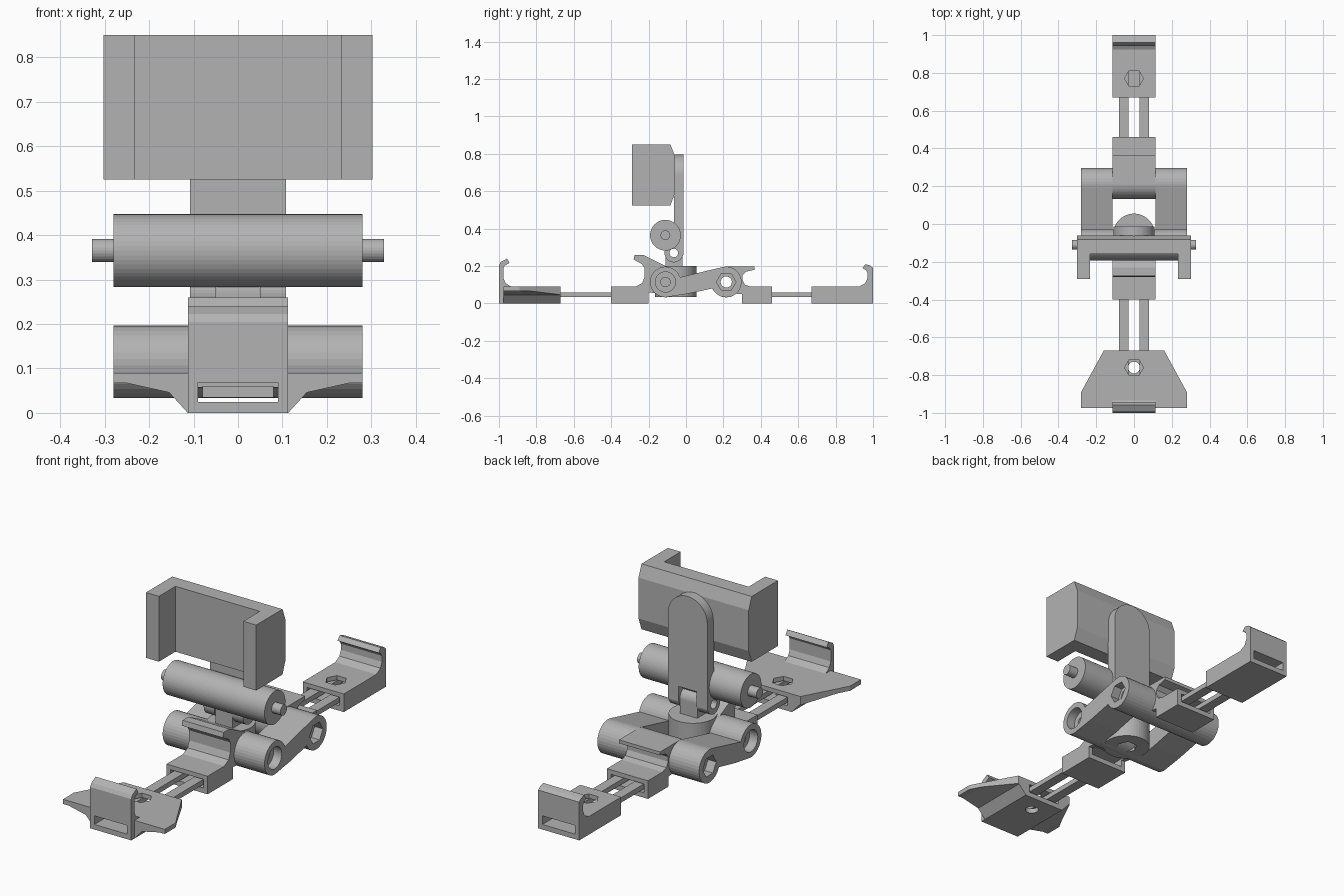
import bpy, bmesh, math
from mathutils import Vector

if "Cube" in bpy.data.objects:
    bpy.data.objects.remove(bpy.data.objects["Cube"])

grey = bpy.data.materials.new("plain grey")
grey.diffuse_color = (0.45, 0.45, 0.45, 1)
grey.use_nodes = True
grey.node_tree.nodes["Principled BSDF"].inputs["Base Color"].default_value = grey.diffuse_color


def prism(name, pts, axis, a, b):
    """Extrude a 2D outline along an axis from a to b."""
    place = {'x': lambda p, t: (t, p[0], p[1]),
             'y': lambda p, t: (p[0], t, p[1]),
             'z': lambda p, t: (p[0], p[1], t)}[axis]
    bm = bmesh.new()
    face = bm.faces.new([bm.verts.new(place(p, a)) for p in pts])
    new = bmesh.ops.extrude_face_region(bm, geom=[face])["geom"]
    shift = Vector(place((0, 0), b - a))
    bmesh.ops.translate(bm, vec=shift, verts=[v for v in new if isinstance(v, bmesh.types.BMVert)])
    bmesh.ops.recalc_face_normals(bm, faces=bm.faces[:])
    me = bpy.data.meshes.new(name)
    bm.to_mesh(me)
    bm.free()
    me.materials.append(grey)
    ob = bpy.data.objects.new(name, me)
    bpy.context.collection.objects.link(ob)
    return ob


def arc(c, r, a0, a1, n=24):
    angles = [math.radians(a0 + (a1 - a0) * i / n) for i in range(n + 1)]
    return [(c[0] + r * math.cos(t), c[1] + r * math.sin(t)) for t in angles]


def disc(name, c, r, axis, a, b, n=48):
    return prism(name, arc(c, r, 0, 360, n)[:-1], axis, a, b)


def box(name, x0, x1, y0, y1, z0, z1):
    return prism(name, [(x0, y0), (x1, y0), (x1, y1), (x0, y1)], 'z', z0, z1)


def combine(ob, other, op='DIFFERENCE'):
    """Apply a boolean and remove the tool object."""
    mod = ob.modifiers.new("bool", 'BOOLEAN')
    mod.operation, mod.solver, mod.object = op, 'EXACT', other
    bpy.context.view_layer.update()
    ev = ob.evaluated_get(bpy.context.evaluated_depsgraph_get())
    me = bpy.data.meshes.new_from_object(ev)
    ob.modifiers.clear()
    ob.data = me
    bpy.data.objects.remove(other)


def slot(ob, y0, y1):
    combine(ob, box("cut", -0.09, 0.09, y0, y1, 0.025, 0.068))


W = 0.113                                  # half width of the clamp parts
FRONT, BACK, R = (-0.11, 0.115), (0.215, 0.115), 0.082

# Front jaw: winged cross-section trimmed to its plan, plus the hooked body
half = [(W, 0), (0.155, 0.046), (0.25, 0.067), (0.28, 0.067), (0.28, 0.09)]
section = half + [(-x, z) for x, z in reversed(half)]
front_jaw = prism("front_jaw", section, 'y', -0.975, -0.67)
plan = [(0.16, -0.66), (0.16, -0.67), (0.28, -0.89), (0.28, -0.99)]
combine(front_jaw, prism("cut", plan + [(-x, y) for x, y in reversed(plan)], 'z', -0.1, 0.2),
        'INTERSECT')
hook = [(-0.70, 0), (-1, 0), (-1, 0.205), (-0.99, 0.222), (-0.957, 0.24), (-0.943, 0.217),
        (-0.968, 0.203), (-0.976, 0.19), (-0.976, 0.135), (-0.965, 0.108), (-0.935, 0.09), (-0.70, 0.09)]
combine(front_jaw, prism("cut", hook, 'x', -W, W), 'UNION')
slot(front_jaw, -1.1, -0.6)
combine(front_jaw, disc("cut", (0, -0.76), 0.05, 'z', 0.05, 0.2, 6))
combine(front_jaw, disc("cut", (0, -0.76), 0.031, 'z', -0.1, 0.2, 32))

# Back jaw
hook = [(0.67, 0), (1, 0), (1, 0.19), (0.985, 0.203), (0.96, 0.21), (0.943, 0.19), (0.962, 0.178),
        (0.97, 0.165), (0.97, 0.135), (0.958, 0.108), (0.925, 0.09), (0.67, 0.09)]
back_jaw = prism("back_jaw", hook, 'x', -W, W)
slot(back_jaw, 0.6, 1.1)
combine(back_jaw, disc("cut", (0, 0.77), 0.05, 'z', 0.05, 0.2, 6))

# Inner clamps with hinge knuckles
pts = [(-0.40, 0), (-0.2, 0), (-0.2, 0.06)] + arc(FRONT, R, 227, 445, 32)
pts += [(-0.23, 0.26), (-0.275, 0.26), (-0.28, 0.235), (-0.235, 0.21), (-0.222, 0.19),
        (-0.222, 0.14), (-0.235, 0.108), (-0.27, 0.09), (-0.40, 0.09)]
front_clamp = prism("front_clamp", pts, 'x', -W, W)
slot(front_clamp, -0.5, -0.18)

pts = [(0.46, 0), (0.30, 0), (0.30, 0.05)] + arc(BACK, R, 310, 90, 32)
pts += [(0.365, 0.197), (0.365, 0.18), (0.32, 0.17), (0.302, 0.15), (0.302, 0.125),
        (0.315, 0.1), (0.345, 0.09), (0.46, 0.09)]
back_clamp = prism("back_clamp", pts, 'x', -W, W)
slot(back_clamp, 0.28, 0.5)
combine(back_clamp, disc("cut", BACK, 0.03, 'x', -0.2, 0.2, 32))

# Slotted sliding rails
for name, y0, y1 in (("front_rail", -0.93, -0.25), ("back_rail", 0.33, 0.93)):
    rail = box(name, -0.08, 0.08, y0, y1, 0.035, 0.06)
    combine(rail, box("cut", -0.03, 0.03, y0 + 0.05, y1 - 0.05, 0, 0.1))

# Side arms linking the two hinges
outline = arc(FRONT, R, 18, 270) + [(0.01, 0.052)] + arc(BACK, R, 205, 465)
for side, s in (("left", -1), ("right", 1)):
    arm = prism(side + "_arm", outline, 'x', s * W, s * 0.28)
    combine(arm, disc("cut", FRONT, 0.054, 'x', s * 0.235, s * 0.3, 32))
    combine(arm, disc("cut", FRONT, 0.025, 'x', s * 0.1, s * 0.3, 32))
    combine(arm, disc("cut", BACK, 0.052, 'x', s * 0.235, s * 0.3, 6))
    combine(arm, disc("cut", BACK, 0.03, 'x', s * 0.1, s * 0.3, 32))

# Swivel base with hinge tab
base = disc("swivel_base", (0, -0.055), 0.11, 'z', 0.035, 0.2)
combine(base, disc("cut", (0, -0.055), 0.05, 'z', 0, 0.08, 6))
PIVOT = (-0.065, 0.27)
tab = prism("hinge_tab", [(-0.11, 0.19), (-0.02, 0.19)] + arc(PIVOT, 0.045, 0, 180), 'x', -0.048, 0.048)
combine(tab, disc("cut", PIVOT, 0.023, 'x', -0.2, 0.2, 24))

# Upright plate with forked lower end
upright = prism("upright", [(-0.108, 0.26), (0.108, 0.26)] + arc((0, 0.688), 0.108, 0, 180, 32),
                'y', -0.065, -0.013)
combine(upright, disc("cut", PIVOT, 0.05, 'x', -0.108, 0.108), 'UNION')
combine(upright, box("cut", -0.05, 0.05, -0.2, 0.1, 0.1, 0.335))
combine(upright, disc("cut", PIVOT, 0.023, 'x', -0.2, 0.2, 24))

# Cross roller and its pin
disc("roller", (-0.11, 0.365), R, 'x', -0.28, 0.28)
disc("roller_pin", (-0.11, 0.365), 0.026, 'x', -0.328, 0.328, 24)

# Holder cradle
holder = prism("holder", [(-0.29, 0.525), (-0.083, 0.525), (-0.06, 0.587), (-0.06, 0.79),
                          (-0.083, 0.85), (-0.29, 0.85)], 'x', -0.303, 0.303)
combine(holder, box("cut", -0.232, 0.232, -0.4, -0.16, 0.4, 1))
